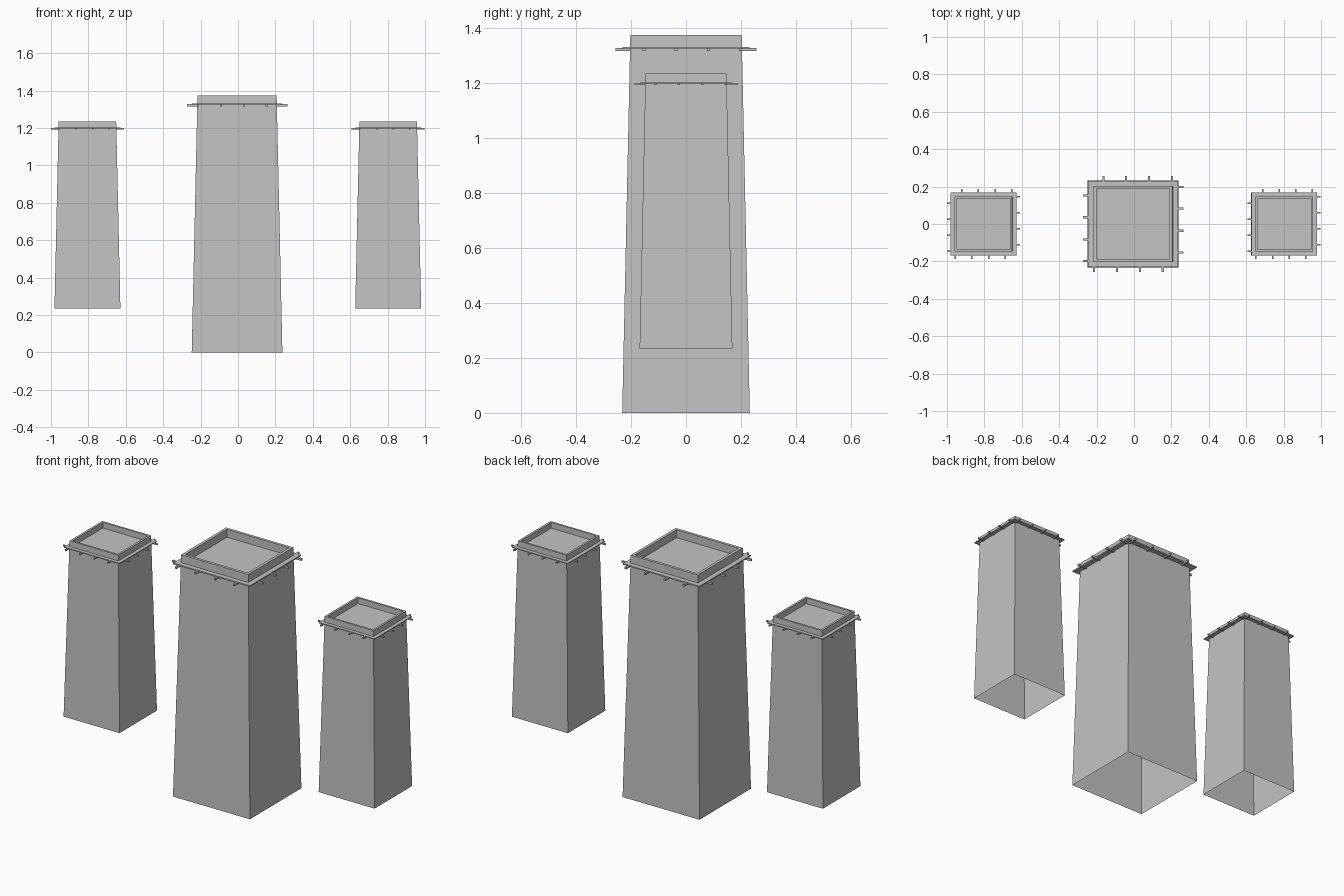
import bpy
import bmesh
from mathutils import Matrix, Vector

cube = bpy.data.objects.get("Cube")
if cube:
    bpy.data.objects.remove(cube, do_unlink=True)

stone = bpy.data.materials.new("grey stone")
stone.use_nodes = True
stone.diffuse_color = (0.55, 0.55, 0.55, 1)
bsdf = stone.node_tree.nodes["Principled BSDF"]
bsdf.inputs["Base Color"].default_value = stone.diffuse_color

STRETCH = 1.045  # towers are slightly wider than deep


def finish(name, bm, place):
    bm.transform(place)
    mesh = bpy.data.meshes.new(name)
    bm.to_mesh(mesh)
    bm.free()
    mesh.materials.append(stone)
    obj = bpy.data.objects.new(name, mesh)
    bpy.context.collection.objects.link(obj)


def square_loft(rings, cap_end=False, loop=False):
    """Join square rings given as (half width, height)."""
    bm = bmesh.new()
    corners = [(-1, -1), (1, -1), (1, 1), (-1, 1)]
    loops = [[bm.verts.new((x * h * STRETCH, y * h, z)) for x, y in corners]
             for h, z in rings]
    pairs = list(zip(loops, loops[1:]))
    if loop:
        pairs.append((loops[-1], loops[0]))
    for low, high in pairs:
        for i in range(4):
            j = (i + 1) % 4
            bm.faces.new((low[i], low[j], high[j], high[i]))
    if cap_end:
        bm.faces.new(loops[-1])
    return bm


def add_box(bm, centre, size):
    bmesh.ops.create_cube(bm, size=1, matrix=Matrix.Translation(centre)
                          @ Matrix.Diagonal(Vector(size).to_4d()))


def tower(name, x, z, scale):
    place = Matrix.Translation((x, 0, z)) @ Matrix.Scale(scale, 4)

    # Tapered hollow shaft, open below, with a parapet around the sunken roof
    shaft = [(0.232, 0), (0.2025, 1.375), (0.187, 1.375), (0.187, 1.33)]
    finish(name + "_shaft", square_loft(shaft, cap_end=True), place)

    # Thin ledge around the shaft
    ledge = [(0.195, 1.323), (0.231, 1.323), (0.231, 1.33), (0.195, 1.33)]
    finish(name + "_ledge", square_loft(ledge, loop=True), place)

    # Beam ends poking out below the ledge, staggered on opposite sides
    bm = bmesh.new()
    for side in (-1, 1):
        for step in (-0.152, -0.036, 0.082, 0.199):
            out, along = side * 0.2265, side * step
            add_box(bm, (along * STRETCH, out, 1.322), (0.011, 0.061, 0.011))
            add_box(bm, (out * STRETCH, along, 1.322), (0.064, 0.011, 0.011))
    finish(name + "_beam_ends", bm, place)


tower("centre_tower", -0.005, 0, 1)
tower("right_tower", -0.805, 0.235, 0.727)
tower("left_tower", 0.803, 0.235, 0.727)
